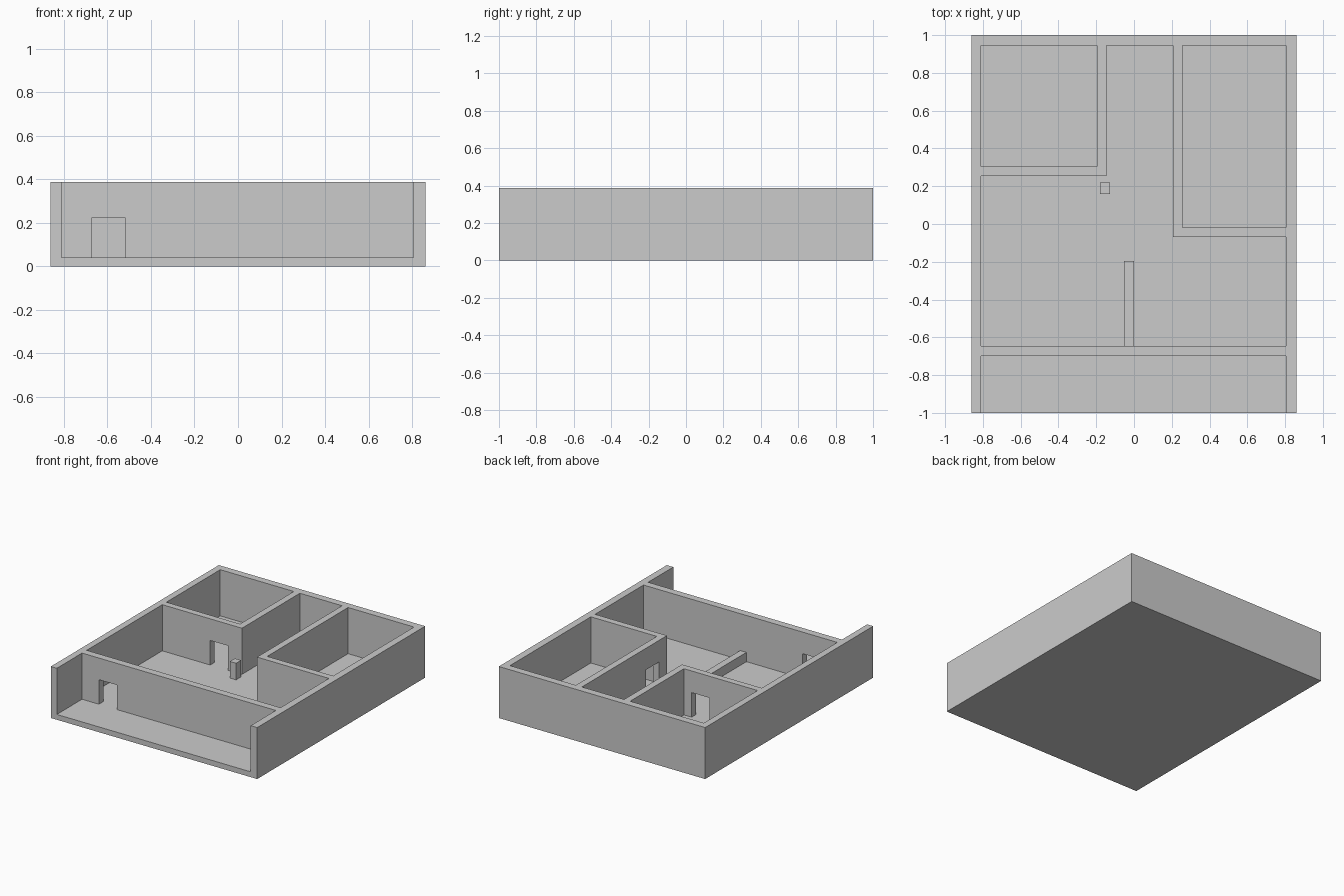
import bpy
import bmesh

if "Cube" in bpy.data.objects:
    bpy.data.objects.remove(bpy.data.objects["Cube"])

FLOOR, TOP, DOOR_TOP = 0.04, 0.388, 0.225


def prism(name, outline, z0, z1):
    """Extrude a counter-clockwise plan outline from z0 to z1."""
    bm = bmesh.new()
    face = bm.faces.new([bm.verts.new((x, y, z0)) for x, y in outline])
    ext = bmesh.ops.extrude_face_region(bm, geom=[face], use_keep_orig=True)
    top = [g for g in ext["geom"] if isinstance(g, bmesh.types.BMVert)]
    bmesh.ops.translate(bm, verts=top, vec=(0, 0, z1 - z0))
    bmesh.ops.recalc_face_normals(bm, faces=bm.faces)
    mesh = bpy.data.meshes.new(name)
    bm.to_mesh(mesh)
    bm.free()
    obj = bpy.data.objects.new(name, mesh)
    bpy.context.collection.objects.link(obj)
    return obj


def rect(x0, x1, y0, y1):
    return [(x0, y0), (x1, y0), (x1, y1), (x0, y1)]


def carve(target, outline, z1):
    """Cut a plan outline out of the target, down to floor level."""
    cutter = prism("cutter", outline, FLOOR, z1)
    cutter.hide_render = True
    mod = target.modifiers.new("carve", "BOOLEAN")
    mod.operation, mod.solver, mod.object = "DIFFERENCE", "EXACT", cutter
    bpy.context.view_layer.objects.active = target
    bpy.ops.object.modifier_apply(modifier=mod.name)
    bpy.data.objects.remove(cutter)


# Solid house block, hollowed into rooms
house = prism("house_shell", rect(-0.86, 0.86, -1, 1), 0, TOP)

living_and_hall = [(-0.81, -0.645), (0.806, -0.645), (0.806, -0.068), (0.206, -0.068),
                   (0.206, 0.945), (-0.146, 0.945), (-0.146, 0.255), (-0.81, 0.255)]
rooms = [
    rect(-0.81, 0.806, -1.1, -0.70),     # open front porch
    living_and_hall,
    rect(-0.81, -0.196, 0.304, 0.945),   # back left room
    rect(0.256, 0.806, -0.018, 0.945),   # back right room
]
for outline in rooms:
    carve(house, outline, TOP + 0.1)

# Doorways through the inner walls
doors = [
    rect(-0.67, -0.52, -0.72, -0.625),   # porch to living space
    rect(-0.41, -0.26, 0.235, 0.324),    # living space to left room
    rect(0.186, 0.276, 0.025, 0.18),     # hall to right room
]
for outline in doors:
    carve(house, outline, DOOR_TOP)

# Free-standing parts on the floor
prism("low_partition", rect(-0.052, 0.0, -0.645, -0.195), FLOOR, 0.11)
prism("short_post", rect(-0.18, -0.128, 0.16, 0.22), FLOOR, 0.165)
